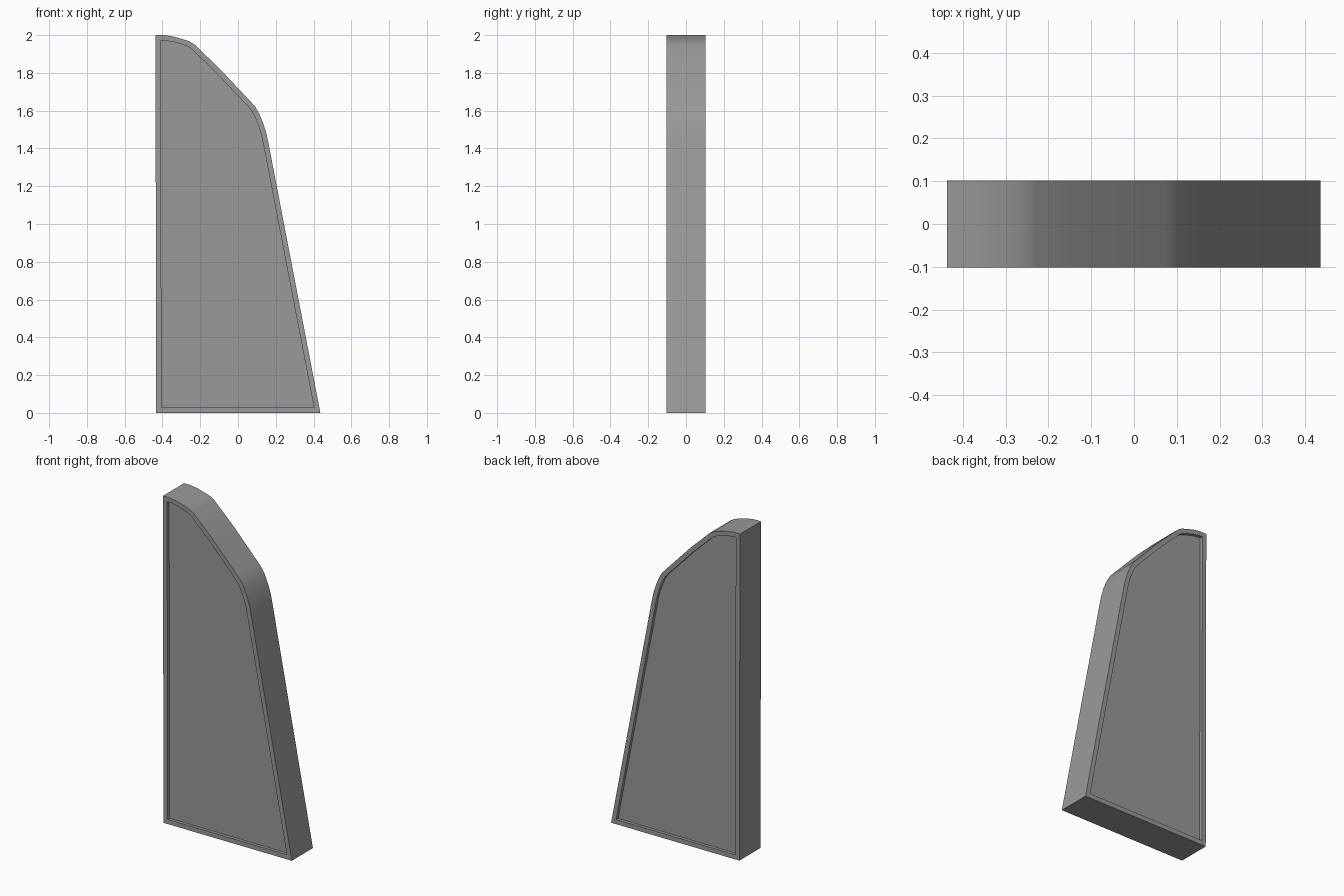
import bpy, bmesh, math

if "Cube" in bpy.data.objects:
    bpy.data.objects.remove(bpy.data.objects["Cube"])

HALF = 0.102     # half thickness
RIM = 0.028      # rim width
RECESS = 0.02    # panel depth below the rim

# Outline in x, z: base, straight edge, rounded top, slope, shoulder
outline = [
    (0.436, 0.0), (-0.433, 0.0), (-0.437, 2.0),
    (-0.39, 2.0), (-0.34, 1.992), (-0.29, 1.978), (-0.255, 1.966), (-0.23, 1.95),
    (-0.10, 1.825), (0.07, 1.645),
    (0.092, 1.62), (0.113, 1.583), (0.133, 1.535), (0.149, 1.485), (0.159, 1.44),
]

# Solid slab
bm = bmesh.new()
front = bm.faces.new([bm.verts.new((x, -HALF, z)) for x, z in outline])
res = bmesh.ops.extrude_face_region(bm, geom=[front], use_keep_orig=True)
bmesh.ops.translate(bm, vec=(0, 2 * HALF, 0),
                    verts=[g for g in res["geom"] if isinstance(g, bmesh.types.BMVert)])
bmesh.ops.recalc_face_normals(bm, faces=bm.faces[:])

# Rim and sunken panel on both sides
for face in [f for f in bm.faces if abs(f.normal.y) > 0.9]:
    inward = -face.normal.normalized()
    bmesh.ops.inset_region(bm, faces=[face], thickness=RIM, use_even_offset=True)
    panel = bmesh.ops.extrude_discrete_faces(bm, faces=[face])["faces"][0]
    bmesh.ops.translate(bm, vec=inward * RECESS, verts=panel.verts[:])

bmesh.ops.recalc_face_normals(bm, faces=bm.faces[:])
mesh = bpy.data.meshes.new("side_panel")
bm.to_mesh(mesh)
bm.free()
obj = bpy.data.objects.new("side_panel", mesh)
bpy.context.collection.objects.link(obj)

# Dark grey finish
mat = bpy.data.materials.new("dark_grey")
mat.diffuse_color = (0.32, 0.32, 0.32, 1.0)
mat.use_nodes = True
mat.node_tree.nodes["Principled BSDF"].inputs["Base Color"].default_value = mat.diffuse_color
mesh.materials.append(mat)

# Smooth the rounded edge, keep corners sharp
bpy.context.view_layer.objects.active = obj
obj.select_set(True)
bpy.ops.object.shade_smooth_by_angle(angle=math.radians(30))
